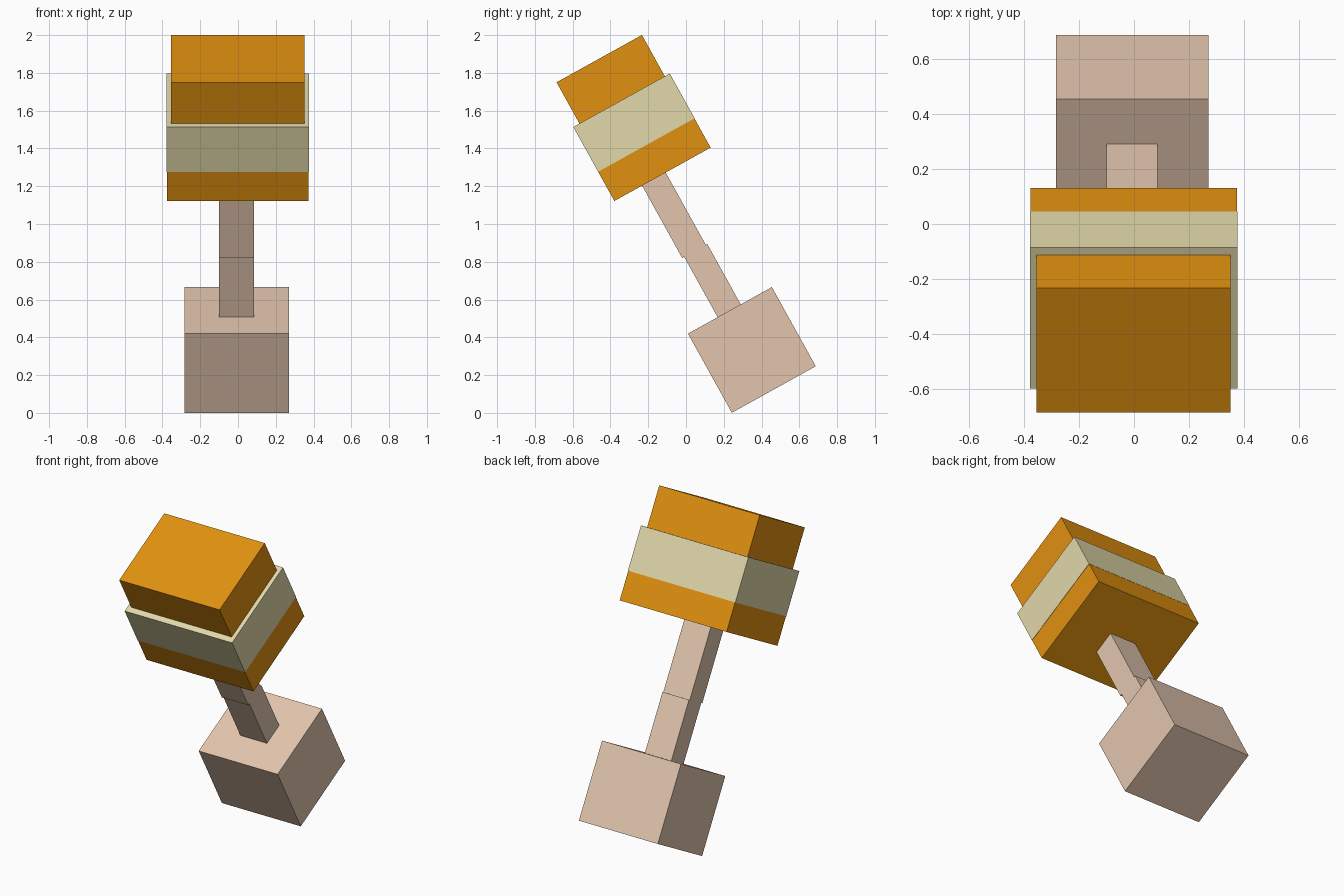
import bpy, math
from mathutils import Matrix, Vector

if "Cube" in bpy.data.objects:
    bpy.data.objects.remove(bpy.data.objects["Cube"])

TILT = Matrix.Rotation(math.radians(29), 4, 'X')   # whole mallet leans back to front


def material(name, rgb):
    m = bpy.data.materials.new(name)
    m.diffuse_color = (*rgb, 1)
    m.use_nodes = True
    m.node_tree.nodes["Principled BSDF"].inputs["Base Color"].default_value = m.diffuse_color
    return m


WOOD = material("pale_wood", (0.76, 0.56, 0.42))
ORANGE = material("orange", (0.75, 0.28, 0.005))
CREAM = material("cream", (0.76, 0.69, 0.40))


def block(name, x, y, z, mat):
    """Box given by its (min, max) ranges in the untilted frame."""
    spans = (x, y, z)
    centre = Vector([(a + b) / 2 for a, b in spans])
    size = [b - a for a, b in spans]
    bpy.ops.mesh.primitive_cube_add(size=1)
    ob = bpy.context.object
    ob.name = name
    ob.matrix_world = TILT @ Matrix.Translation(centre) @ Matrix.Diagonal((*size, 1))
    ob.data.materials.append(mat)


# Pommel and two-piece handle
block("pommel", (-0.283, 0.271), (0.2125, 0.7205), (-0.117, 0.362), WOOD)
block("lower_handle", (-0.1, 0.086), (0.392, 0.532), (0.362, 0.727), WOOD)
block("upper_handle", (-0.1, 0.086), (0.380, 0.523), (0.727, 1.166), WOOD)

# Head: lower block, band, and narrower cap
block("head_base", (-0.376, 0.374), (0.212, 0.795), (1.165, 1.342), ORANGE)
block("head_band", (-0.378, 0.376), (0.212, 0.796), (1.342, 1.613), CREAM)
block("head_cap", (-0.354, 0.351), (0.249, 0.766), (1.613, 1.863), ORANGE)
